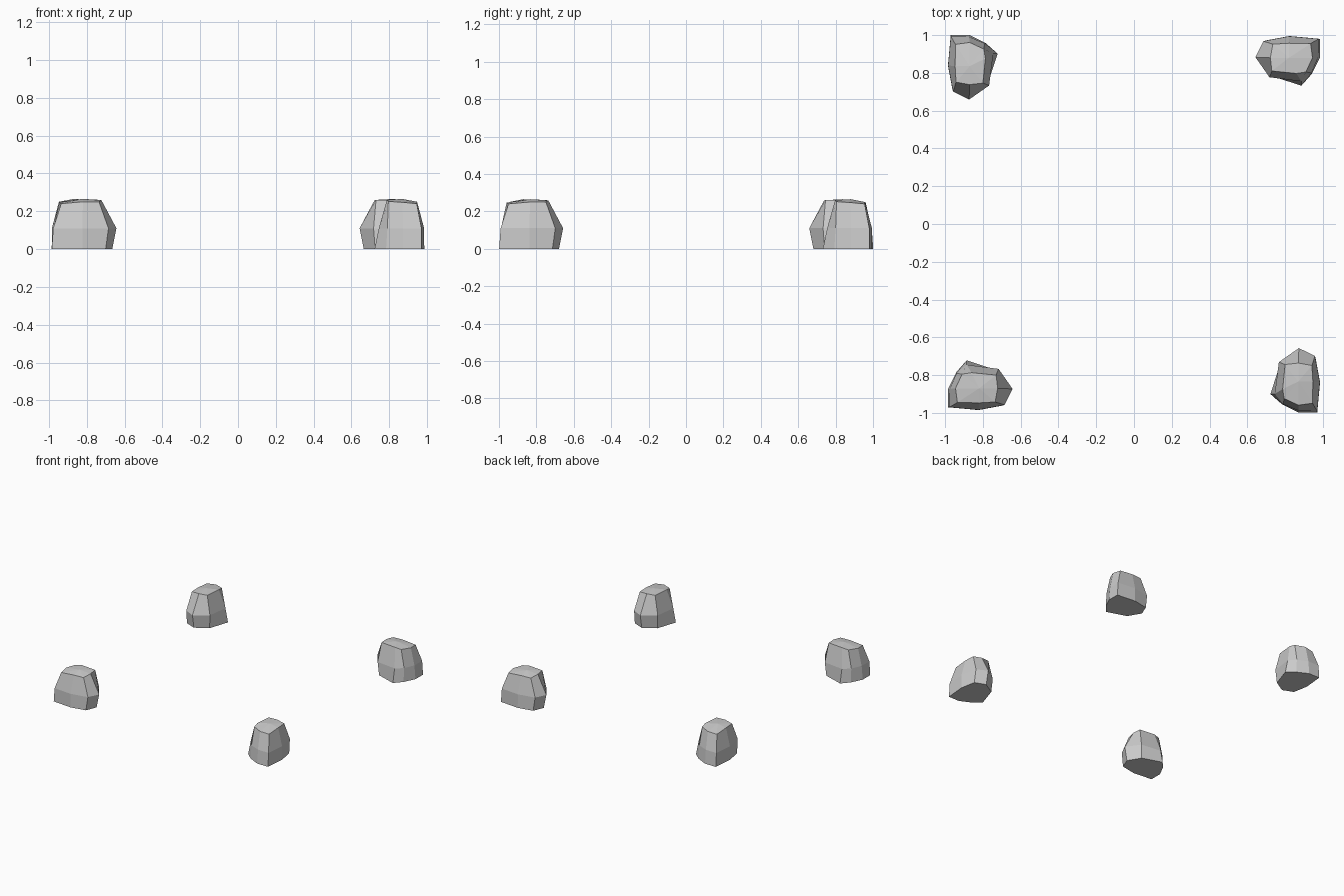
import bpy, bmesh, math
from mathutils import Matrix

if "Cube" in bpy.data.objects:
    bpy.data.objects.remove(bpy.data.objects["Cube"])

# Cross-sections of one rock foot, counter-clockwise from its outer front corner
BASE = [(-.985, -.97), (-.823, -.985), (-.70, -.962), (-.665, -.875),
        (-.725, -.775), (-.886, -.722), (-.94, -.783), (-.985, -.873)]
MIDDLE = [(-.977, -.97), (-.823, -.984), (-.685, -.958), (-.643, -.873),
          (-.717, -.767), (-.886, -.745), (-.94, -.79), (-.975, -.873)]
TOP = [(-.935, -.945), (-.82, -.947), (-.735, -.942), (-.722, -.87),
       (-.73, -.80), (-.86, -.787), (-.91, -.795), (-.945, -.87)]
TOP_Z = [.24, .25, .25, .258, .26, .26, .252, .247]


def make_rock(name, turn, shift_y):
    bm = bmesh.new()
    n = len(BASE)
    rings = [[bm.verts.new((x, y, 0)) for x, y in BASE],
             [bm.verts.new((x, y, .11)) for x, y in MIDDLE],
             [bm.verts.new((x, y, z)) for (x, y), z in zip(TOP, TOP_Z)]]
    bm.faces.new(rings[0][::-1])
    for low, high in zip(rings, rings[1:]):
        for i in range(n):
            j = (i + 1) % n
            bm.faces.new((low[i], low[j], high[j], high[i]))
    # Slightly domed cap
    peak = bm.verts.new((-.82, -.87, .265))
    for i in range(n):
        bm.faces.new((rings[2][i], rings[2][(i + 1) % n], peak))
    bm.transform(Matrix.Translation((0, shift_y, 0)) @ Matrix.Rotation(turn, 4, 'Z'))
    bmesh.ops.recalc_face_normals(bm, faces=bm.faces)
    mesh = bpy.data.meshes.new(name)
    bm.to_mesh(mesh)
    bm.free()
    bpy.context.collection.objects.link(bpy.data.objects.new(name, mesh))


# Four corner rocks, each a quarter turn from the last
for k, (name, shift) in enumerate([("rock_front_left", 0), ("rock_front_right", -.014),
                                   ("rock_back_right", .01), ("rock_back_left", .016)]):
    make_rock(name, k * math.pi / 2, shift)
